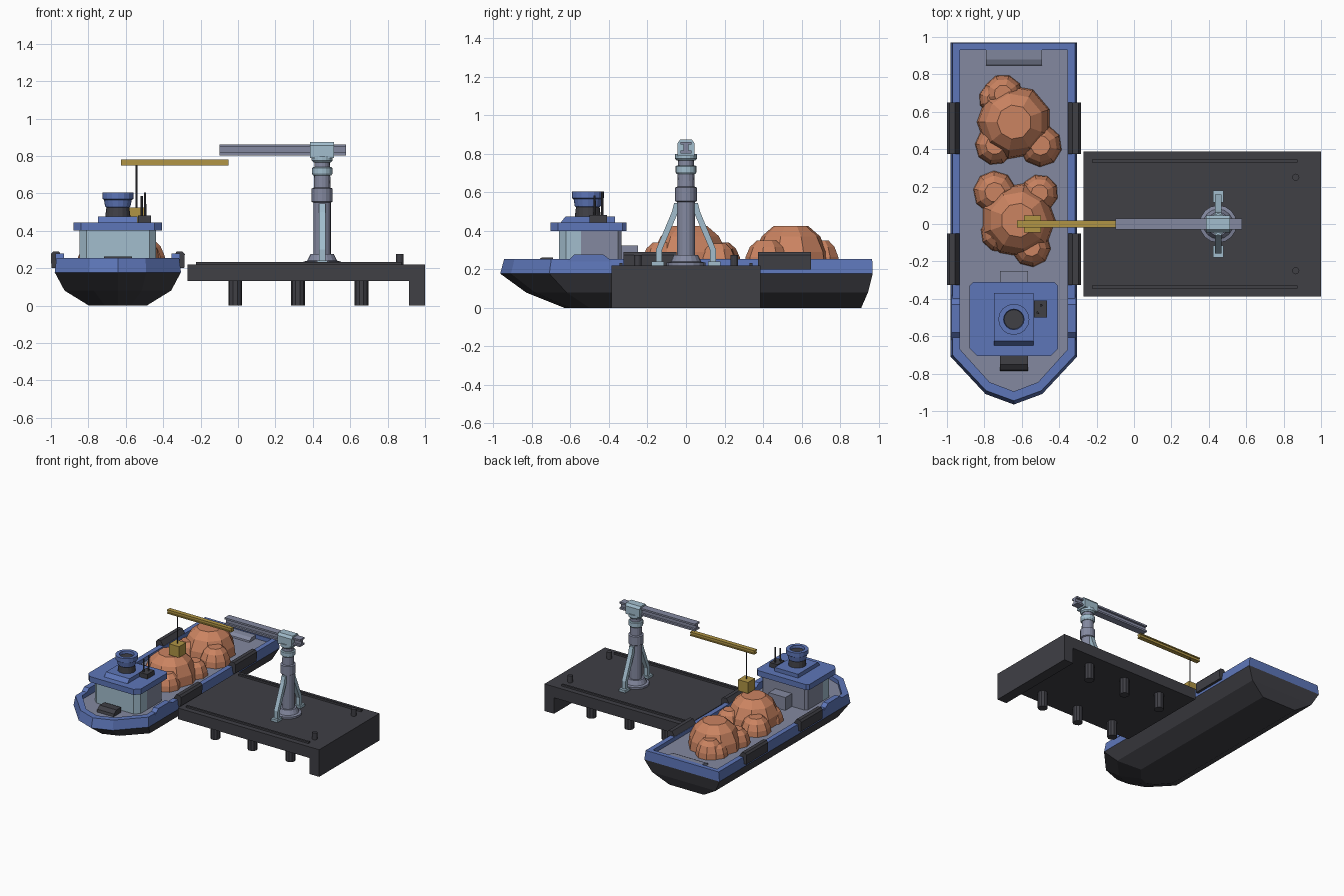
import bpy, bmesh
from math import sin, cos, pi
from mathutils import Vector

if bpy.data.objects.get("Cube"):
    bpy.data.objects.remove(bpy.data.objects["Cube"], do_unlink=True)


def material(name, r, g, b):
    m = bpy.data.materials.new(name)
    m.use_nodes = True
    m.diffuse_color = (r, g, b, 1)
    m.node_tree.nodes["Principled BSDF"].inputs["Base Color"].default_value = (r, g, b, 1)
    return m


BLUE = material("hull blue", .11, .18, .48)
DARK = material("charcoal", .05, .05, .06)
GREY = material("deck grey", .23, .25, .35)
PALE = material("pale blue", .36, .51, .61)
ORANGE = material("ore orange", .60, .23, .12)
OCHRE = material("ochre", .44, .30, .06)
CX = -.6425  # boat centreline


def loft(name, rings, mats, rule=None):
    """Skin a stack of matching rings, capping both ends."""
    bm = bmesh.new()
    loops = [[bm.verts.new(p) for p in ring] for ring in rings]
    n = len(loops[0])
    for k, (a, b) in enumerate(zip(loops, loops[1:])):
        for i in range(n):
            f = bm.faces.new((a[i], a[(i + 1) % n], b[(i + 1) % n], b[i]))
            f.material_index = rule(k, f.calc_center_median()) if rule else 0
    for k, loop in ((-1, loops[0]), (len(loops), loops[-1])):
        f = bm.faces.new(loop)
        f.material_index = rule(k, f.calc_center_median()) if rule else 0
    bmesh.ops.recalc_face_normals(bm, faces=bm.faces)
    me = bpy.data.meshes.new(name)
    bm.to_mesh(me)
    bm.free()
    for m in mats:
        me.materials.append(m)
    ob = bpy.data.objects.new(name, me)
    bpy.context.collection.objects.link(ob)
    return ob


def prism(name, profile, axis, lo, hi, mat, rule=None):
    """Extrude a 2D profile along an axis; the profile uses the other two axes in order."""
    def ring(t):
        out = []
        for p in profile:
            v = list(p)
            v.insert("xyz".index(axis), t)
            out.append(v)
        return out
    mats = mat if isinstance(mat, list) else [mat]
    return loft(name, [ring(lo), ring(hi)], mats, rule)


def box(name, x, y, z, mat):
    rect = [(x[0], y[0]), (x[1], y[0]), (x[1], y[1]), (x[0], y[1])]
    return prism(name, rect, "z", z[0], z[1], mat)


def lathe(name, cx, cy, profile, mat, n=16, turn=0):
    rings = [[(cx + r * cos(2 * pi * (i + turn) / n), cy + r * sin(2 * pi * (i + turn) / n), z)
              for i in range(n)] for r, z in profile]
    return loft(name, rings, [mat])


# Hull: outlines from keel to bulwark, then down inside to the deck
def outline(z, hw, stern, shoulder, tip):
    mid = shoulder + .78 * (tip - shoulder)
    half = [(hw, stern), (hw, shoulder), (.45 * hw, mid)]
    pts = half + [(0, tip)] + [(-x, y) for x, y in reversed(half)]
    return [(CX + x, y, z) for x, y in pts]


loft("hull", [outline(0, .155, .91, -.5, -.63),
              outline(.08, .285, .945, -.62, -.83),
              outline(.178, .3375, .97, -.71, -.965),
              outline(.253, .328, .967, -.7, -.945),
              outline(.253, .288, .93, -.67, -.895),
              outline(.22, .288, .93, -.67, -.895)],
     [DARK, BLUE, GREY], lambda k, c: 2 if k == 6 else int(k >= 2))

# Raised bulwark sections and side fenders
for s, side in ((1, "left"), (-1, "right")):
    xs = sorted((CX + s * .288, CX + s * .333))
    prism("bulwark_rise_" + side, [(-.62, .24), (-.58, .278), (-.43, .278), (-.38, .24)],
          "x", xs[0], xs[1], BLUE)
    fender = [(.325, .2), (.355, .2), (.358, .275), (.345, .29), (.315, .29), (.288, .25), (.325, .25)]
    for end, y0, y1 in (("front", -.325, -.05), ("rear", .375, .65)):
        prism(f"fender_{end}_{side}", [(CX + s * x, z) for x, z in fender], "y", y0, y1, DARK)

# Deck fittings
prism("bow_hatch", [(-.79, .21), (-.78, .24), (-.75, .262), (-.69, .262), (-.69, .21)],
      "x", CX - .075, CX + .075, DARK)
prism("stern_locker", [(.845, .21), (.85, .232), (.88, .247), (.93, .25), (.93, .21)],
      "x", CX - .15, CX + .15, GREY)
box("cabin_locker", (CX - .075, CX + .075), (-.34, -.25), (.21, .325), GREY)


# Wheelhouse with wraparound front window and stepped roof
def plan(hw, y0, y1, c, extra=()):
    right = [(hw - c, y0), (hw, y0 + c)] + [(hw, y) for y in extra] + [(hw, y1 - c / 2), (hw - c / 2, y1)]
    return [(CX + x, y) for x, y in right] + [(CX - x, y) for x, y in reversed(right)]


prism("cabin", plan(.205, -.66, -.335, .037, (-.545,)), "z", .21, .4, [GREY, PALE],
      lambda k, c: int(c.y < -.55))
prism("cabin_roof", plan(.237, -.705, -.31, .04), "z", .4, .445, BLUE)
prism("upper_roof", [(-.65, .445), (-.625, .476), (-.37, .476), (-.37, .445)],
      "x", CX - .105, CX + .105, BLUE)
lathe("funnel_base", CX, -.51, [(.068, .47), (.06, .535)], DARK)
lathe("funnel", CX, -.51, [(.058, .52), (.068, .53), (.074, .565), (.083, .57),
                           (.083, .605), (.055, .605), (.052, .58)], BLUE)
lathe("funnel_opening", CX, -.51, [(.052, .578), (.052, .584)], DARK)
box("aerial_base", (-.535, -.465), (-.5, -.41), (.445, .482), DARK)
for i, (x, y, top) in enumerate(((-.515, -.475, .585), (-.497, -.435, .605))):
    lathe(f"aerial_{i + 1}", x, y, [(.007, .47), (.006, top)], DARK, 8)

# Ore piles: faceted mounds
MOUND = ((1, 0), (.96, .35), (.77, .74), (.46, 1))
for i, (x, y, r, h) in enumerate((
        (-.62, .02, .2, .205), (-.745, .17, .115, .12), (-.505, .165, .1, .115),
        (-.55, -.125, .105, .12), (-.72, -.05, .1, .11),
        (-.64, .545, .2, .205), (-.7, .695, .105, .13), (-.745, .67, .085, .1),
        (-.745, .42, .105, .12), (-.5, .42, .115, .13))):
    lathe(f"ore_mound_{i + 1}", x, y, [(r * a, .22 + h * b) for a, b in MOUND],
          ORANGE, 9, .3 * i)

# Dock
box("dock_slab", (-.27, .92), (-.387, .387), (.13, .22), DARK)
box("dock_end_wall", (.915, 1), (-.387, .387), (0, .22), DARK)
for s, side in ((1, "rear"), (-1, "front")):
    box("dock_rail_" + side, (-.225, .875), (s * .337 - .008, s * .337 + .008), (.215, .234), DARK)
    lathe("bollard_" + side, .865, s * .25, [(.019, .215), (.019, .275)], DARK, 12)
    for i, x in enumerate((-.015, .32, .66)):
        lathe(f"piling_{side}_{i + 1}", x, s * .27, [(.037, 0), (.037, .14)], DARK, 10)

# Crane column
KX = .45
lathe("crane_base", KX, 0, [(.1, .215), (.1, .235), (.08, .24), (.062, .275)], GREY)
lathe("crane_column", KX, 0, [(.047, .26), (.047, .55), (.056, .555), (.056, .625),
                              (.045, .63), (.04, .8)], GREY)
lathe("column_collar", KX, 0, [(.048, .695), (.055, .705), (.055, .735), (.048, .74)], PALE)
lathe("top_collar", KX, 0, [(.046, .765), (.056, .775), (.056, .8)], PALE)
prism("crane_head", [(-.045, .79), (-.045, .855), (-.03, .875), (.03, .875), (.045, .855), (.045, .79)],
      "x", KX - .064, KX + .064, PALE)
for s, side in ((1, "rear"), (-1, "front")):
    brace = [(.125, .22), (.125, .3), (.04, .5), (.04, .545), (.062, .545), (.073, .5), (.157, .3), (.157, .22)]
    prism("brace_" + side, [(s * y, z) for y, z in brace], "x", KX - .017, KX + .017, PALE)
    box("brace_foot_" + side, (KX - .028, KX + .028), sorted((s * .115, s * .178)), (.215, .24), PALE)


# Booms: I-beams
def i_beam(name, x0, x1, z0, z1, hw, web, t, mat):
    half = [(hw, z0), (hw, z0 + t), (web, z0 + t), (web, z1 - t), (hw, z1 - t), (hw, z1)]
    prism(name, half + [(-y, z) for y, z in reversed(half)], "x", x0, x1, mat)


i_beam("main_boom", -.1, .577, .803, .862, .029, .012, .014, GREY)
i_beam("extension_boom", -.625, -.05, .75, .782, .018, .011, .009, OCHRE)

# Hoist
lathe("hoist_cable", -.543, 0, [(.005, .51), (.005, .755)], DARK, 8)
box("hoist_block", (-.588, -.498), (-.045, .045), (.435, .525), OCHRE)
